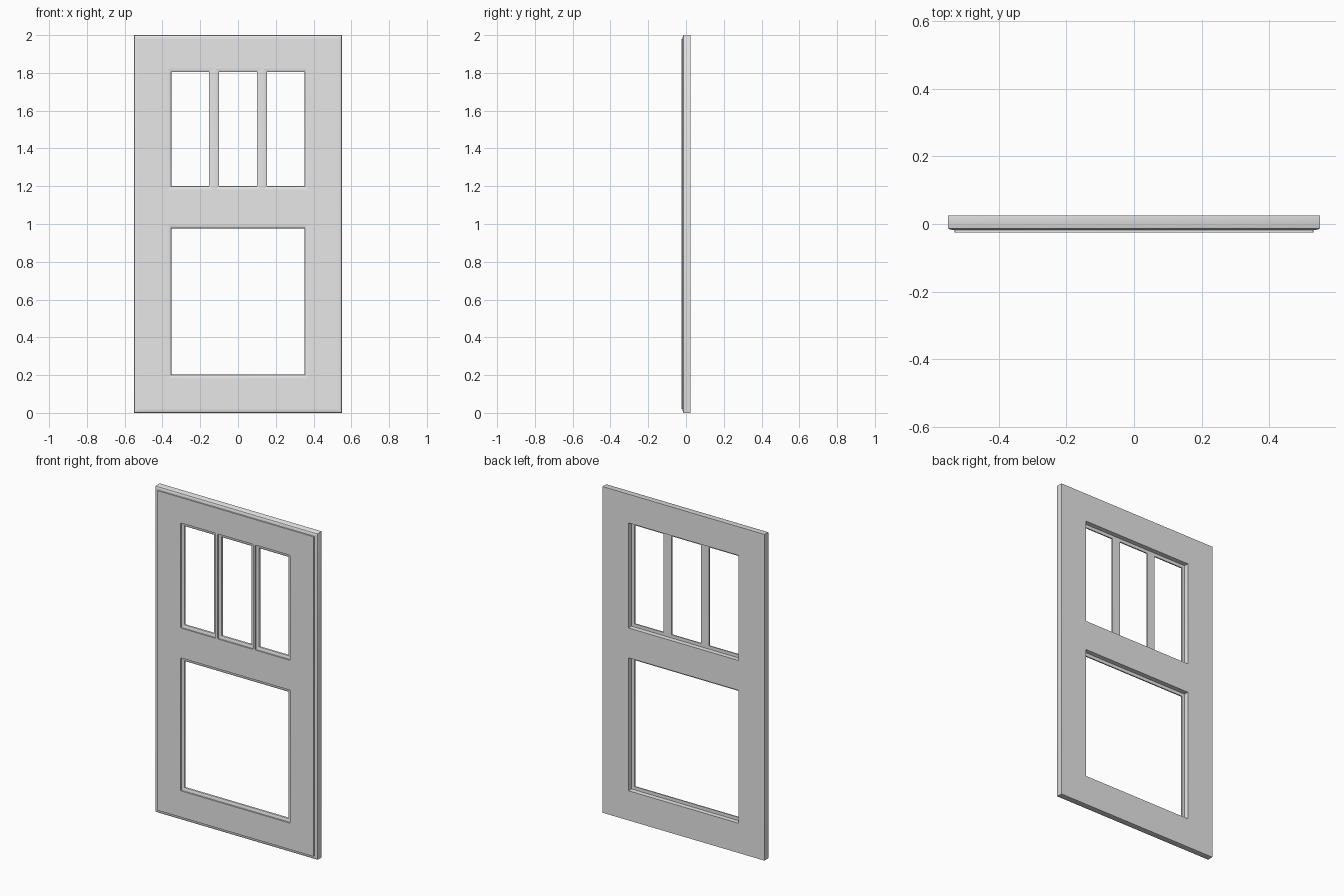
import bpy
import bmesh
from math import cos, sin, pi

cube = bpy.data.objects.get("Cube")
if cube:
    bpy.data.objects.remove(cube, do_unlink=True)

grey = bpy.data.materials.new("light_grey_paint")
grey.use_nodes = True
grey.diffuse_color = (0.8, 0.8, 0.8, 1)
grey.node_tree.nodes["Principled BSDF"].inputs["Base Color"].default_value = (0.8, 0.8, 0.8, 1)

FRONT, STEP, EDGE, LIP, BACK = -0.025, -0.018, -0.011, -0.004, 0.025
WIDTH = 0.02     # width of the moulded edge
SEGMENTS = 4

bm = bmesh.new()


def ring(rect, y, grow=0.0, radius=0.0):
    """Closed loop of vertices round a rectangle, with optional round corners."""
    x0, x1, z0, z1 = rect
    x0, x1, z0, z1 = x0 - grow, x1 + grow, z0 - grow, z1 + grow
    corners = [(x1 - radius, z1 - radius), (x0 + radius, z1 - radius),
               (x0 + radius, z0 + radius), (x1 - radius, z0 + radius)]
    verts = []
    for quarter, (cx, cz) in enumerate(corners):
        for i in range(SEGMENTS):
            a = (quarter + i / (SEGMENTS - 1)) * pi / 2
            verts.append(bm.verts.new((cx + radius * cos(a), y, cz + radius * sin(a))))
    return verts


def bridge(a, b):
    for i in range(len(a)):
        j = (i + 1) % len(a)
        bm.faces.new((a[i], a[j], b[j], b[i]))


def loft(rings):
    for a, b in zip(rings, rings[1:]):
        bridge(a, b)


def fill(loops):
    """Flat face bounded by the first loop, with the others as holes."""
    edges = []
    for loop in loops:
        for i, v in enumerate(loop):
            pair = (v, loop[(i + 1) % len(loop)])
            edges.append(bm.edges.get(pair) or bm.edges.new(pair))
    bmesh.ops.triangle_fill(bm, use_beauty=True, edges=edges, normal=(0, -1, 0))


def moulding(rect, side):
    """Step and quarter-round from the front face; side is -1 outside, 1 in an opening."""
    rings = [ring(rect, FRONT, side * WIDTH, 0.006 if side > 0 else 0.002),
             ring(rect, STEP, side * WIDTH, 0.006 if side > 0 else 0.002)]
    for i in range(1, 5):
        a = i / 4 * pi / 2
        rings.append(ring(rect, EDGE + (STEP - EDGE) * cos(a),
                          side * WIDTH * (1 - sin(a)), 0.001))
    return rings


# Outer slab edge
outer = moulding((-0.55, 0.55, 0, 2), -1)
outer.append(ring((-0.55, 0.55, 0, 2), BACK, 0, 0.001))
loft(outer)

# Openings: three upper lights and one lower panel, each group in a back rebate
groups = [
    ((-0.372, 0.372, 1.18, 1.824),
     [(-0.352, -0.154, 1.2, 1.804), (-0.1, 0.1, 1.2, 1.804), (0.154, 0.352, 1.2, 1.804)]),
    ((-0.372, 0.372, 0.182, 0.997), [(-0.352, 0.352, 0.202, 0.977)]),
]
front_loops, back_loops = [outer[0]], [outer[-1]]
for rebate, openings in groups:
    rebate_back = ring(rebate, BACK, 0, 0.001)
    rebate_floor = ring(rebate, LIP, 0, 0.001)
    bridge(rebate_back, rebate_floor)
    back_loops.append(rebate_back)
    floor_loops = [rebate_floor]
    for rect in openings:
        rings = moulding(rect, 1)
        rings.append(ring(rect, LIP, 0, 0.001))
        loft(rings)
        front_loops.append(rings[0])
        floor_loops.append(rings[-1])
    fill(floor_loops)
fill(front_loops)
fill(back_loops)

bmesh.ops.recalc_face_normals(bm, faces=bm.faces)
mesh = bpy.data.meshes.new("door_frame")
bm.to_mesh(mesh)
bm.free()
mesh.materials.append(grey)
door = bpy.data.objects.new("door_frame", mesh)
bpy.context.collection.objects.link(door)

# Smooth the small mouldings while keeping the crisp steps
bpy.ops.object.select_all(action='DESELECT')
door.select_set(True)
bpy.context.view_layer.objects.active = door
bpy.ops.object.shade_smooth_by_angle(angle=pi / 6)
